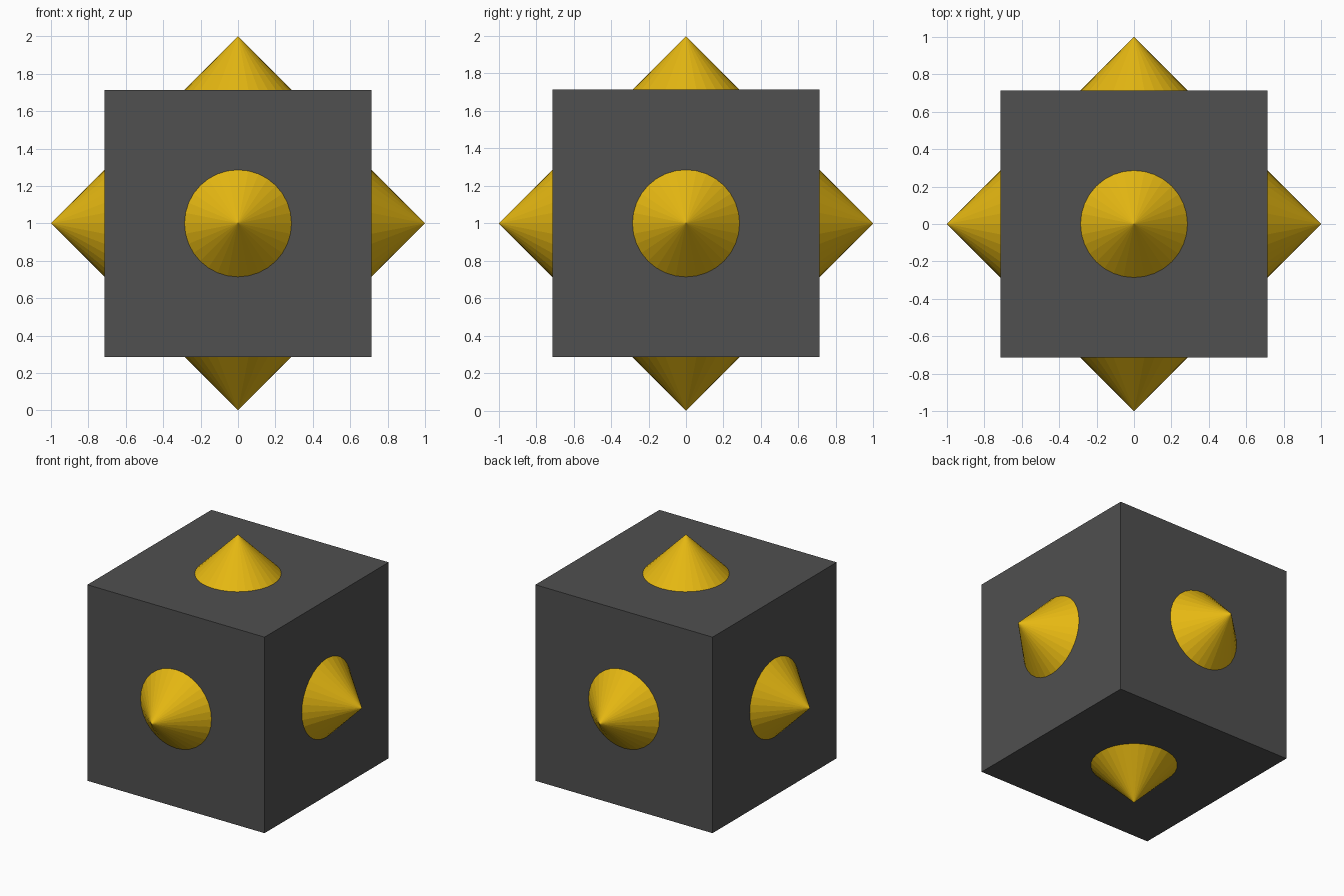
import bpy
from mathutils import Vector

if "Cube" in bpy.data.objects:
    bpy.data.objects.remove(bpy.data.objects["Cube"])

HALF = 0.714          # half the cube's side
SPIKE = 1.0 - HALF    # spike height and base radius
CENTRE = Vector((0, 0, 1))


def material(name, colour):
    mat = bpy.data.materials.new(name)
    mat.diffuse_color = (*colour, 1)
    mat.use_nodes = True
    mat.node_tree.nodes["Principled BSDF"].inputs["Base Color"].default_value = mat.diffuse_color
    return mat


dark_grey = material("dark_grey", (0.08, 0.08, 0.08))
gold = material("gold", (0.79, 0.48, 0.006))

# Body cube
bpy.ops.mesh.primitive_cube_add(size=2 * HALF, location=CENTRE)
body = bpy.context.object
body.name = "body_cube"
body.data.materials.append(dark_grey)

# One cone spike in the middle of each face
directions = {
    "right": (1, 0, 0), "left": (-1, 0, 0),
    "back": (0, 1, 0), "front": (0, -1, 0),
    "top": (0, 0, 1), "bottom": (0, 0, -1),
}
for side, axis in directions.items():
    axis = Vector(axis)
    bpy.ops.mesh.primitive_cone_add(
        vertices=32, radius1=SPIKE, radius2=0, depth=SPIKE,
        location=CENTRE + axis * (HALF + SPIKE / 2),
        rotation=axis.to_track_quat('Z', 'Y').to_euler())
    spike = bpy.context.object
    spike.name = side + "_spike"
    spike.data.materials.append(gold)
